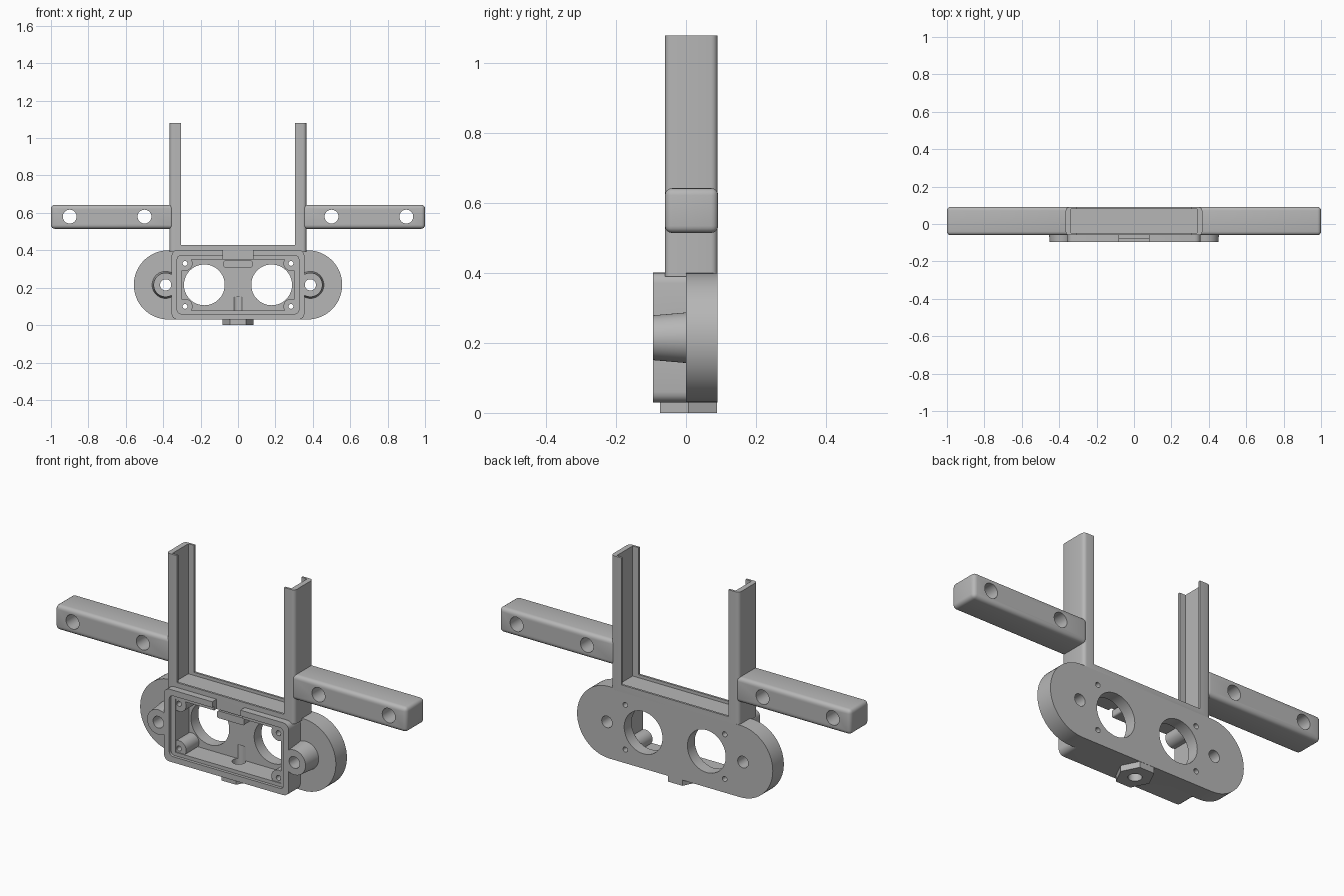
import bpy, bmesh, math
from mathutils import Matrix, Vector

if "Cube" in bpy.data.objects:
    bpy.data.objects.remove(bpy.data.objects["Cube"], do_unlink=True)

grey = bpy.data.materials.new("light_grey")
grey.use_nodes = True
colour = (0.47, 0.47, 0.47, 1)
grey.diffuse_color = colour
grey.node_tree.nodes["Principled BSDF"].inputs["Base Color"].default_value = colour


def finish(name, bm):
    bmesh.ops.recalc_face_normals(bm, faces=bm.faces[:])
    mesh = bpy.data.meshes.new(name)
    bm.to_mesh(mesh)
    bm.free()
    mesh.materials.append(grey)
    ob = bpy.data.objects.new(name, mesh)
    bpy.context.collection.objects.link(ob)
    return ob


def box(name, xs, ys, zs, bevel=0, axis=None):
    """Box from ranges; bevels all edges, or only those along one axis."""
    bm = bmesh.new()
    bmesh.ops.create_cube(bm, size=1)
    for v in bm.verts:
        v.co = Vector([sum(r) / 2 + c * (r[1] - r[0]) for c, r in zip(v.co, (xs, ys, zs))])
    if bevel:
        edges = [e for e in bm.edges if axis is None or
                 abs((e.verts[0].co - e.verts[1].co).normalized()[axis]) > 0.9]
        bmesh.ops.bevel(bm, geom=edges, offset=bevel, segments=4, profile=0.5, affect='EDGES')
    return finish(name, bm)


def rod(name, x, z, r, y0, y1, r_back=None, n=48):
    """Cylinder or cone along y, from y0 (front) to y1 (back)."""
    bm = bmesh.new()
    bmesh.ops.create_cone(bm, cap_ends=True, segments=n, radius1=r_back or r, radius2=r,
                          depth=y1 - y0)
    bm.transform(Matrix.Translation((x, (y0 + y1) / 2, z)) @ Matrix.Rotation(math.pi / 2, 4, 'X'))
    return finish(name, bm)


def post(name, y, r, z0, z1, n):
    """Prism along z."""
    bm = bmesh.new()
    bmesh.ops.create_cone(bm, cap_ends=True, segments=n, radius1=r, radius2=r, depth=z1 - z0)
    if n == 6:
        bm.transform(Matrix.Rotation(math.radians(30), 4, 'Z'))
        if max(v.co.x for v in bm.verts) < r * 0.95:
            bm.transform(Matrix.Rotation(math.radians(30), 4, 'Z'))
    bm.transform(Matrix.Translation((0, y, (z0 + z1) / 2)))
    return finish(name, bm)


def combine(target, others, op):
    for o in others:
        o.hide_render = True
        m = target.modifiers.new("join", 'BOOLEAN')
        m.operation, m.solver, m.object = op, 'EXACT', o
        bpy.context.view_layer.objects.active = target
        bpy.ops.object.modifier_apply(modifier=m.name)
        bpy.data.objects.remove(o, do_unlink=True)


MID = 0.215
SIDES = (-1, 1)
CORNERS = [(0.283 * s, z) for s in SIDES for z in (0.10, 0.33)]

# Rounded back plate
bm = bmesh.new()
ring = []
for s, start in ((1, -90), (-1, 90)):
    for i in range(33):
        a = math.radians(start + 180 * i / 32)
        ring.append(bm.verts.new((0.372 * s + 0.185 * math.cos(a), 0.0, MID + 0.185 * math.sin(a))))
face = bm.faces.new(ring)
ext = bmesh.ops.extrude_face_region(bm, geom=[face])
bmesh.ops.translate(bm, vec=(0, 0.09, 0), verts=[g for g in ext["geom"] if isinstance(g, bmesh.types.BMVert)])
body = finish("camera_housing", bm)

# Front housing, side bosses and hexagonal nut mount
front = box("front_box", (-0.355, 0.355), (-0.095, 0.02), (0.03, 0.402), 0.03, 1)
bosses = [rod("boss", 0.387 * s, MID, 0.064, -0.095, 0.02, 0.074) for s in SIDES]
nut = post("nut_mount", 0.007, 0.083, 0.0, 0.06, 6)
for v in nut.data.vertices:
    v.co.y = 0.007 + (v.co.y - 0.007) * 1.14
combine(body, [front] + bosses + [nut], 'UNION')

# Hollow interior, lens openings, screw holes and cable notch
cuts = [box("lid_recess", (-0.325, 0.325), (-0.2, -0.08), (0.06, 0.372), 0.02, 1),
        box("pocket", (-0.3, 0.3), (-0.2, 0.03), (0.078, 0.352)),
        box("notch", (-0.08, 0.08), (-0.2, -0.06), (0.34, 0.5)),
        post("nut_hole", 0.007, 0.032, -0.1, 0.15, 24)]
for s in SIDES:
    cuts.append(rod("lens_opening", 0.18 * s, MID, 0.109, -0.2, 0.2, n=64))
    cuts.append(rod("side_hole", 0.387 * s, MID, 0.03, -0.2, 0.2, n=32))
combine(body, cuts, 'DIFFERENCE')
combine(body, [rod("screw_post", x, z, 0.04, -0.075, 0.05) for x, z in CORNERS], 'UNION')
combine(body, [rod("screw_hole", x, z, 0.013, -0.2, 0.2, n=20) for x, z in CORNERS], 'DIFFERENCE')

# Cable clip under the notch
clip = box("cable_clip", (-0.077, 0.077), (-0.06, 0.04), (0.308, 0.345), 0.008, 1)

# Upright slide-in frame with a groove along its inside
frame = box("slide_frame", (-0.365, 0.365), (-0.06, 0.09), (0.39, 1.08), 0.018, 2)
combine(frame, [box("opening", (-0.305, 0.305), (-0.3, 0.3), (0.427, 2)),
                box("groove", (-0.338, 0.338), (-0.049, 0.079), (0.411, 2))], 'DIFFERENCE')

# Side arms with mounting holes
parts = [body, clip, frame]
for s, label in ((1, "left"), (-1, "right")):
    arm = box(label + "_arm", sorted((0.345 * s, s)), (-0.06, 0.092), (0.515, 0.643), 0.02)
    combine(arm, [rod("arm_hole", x * s, 0.58, 0.037, -0.3, 0.3, n=32) for x in (0.5, 0.9)],
            'DIFFERENCE')
    parts.append(arm)

# Smooth curved faces, keep sharp edges
bpy.ops.object.select_all(action='DESELECT')
for ob in parts:
    ob.select_set(True)
bpy.context.view_layer.objects.active = body
bpy.ops.object.shade_smooth_by_angle(angle=math.radians(30))
